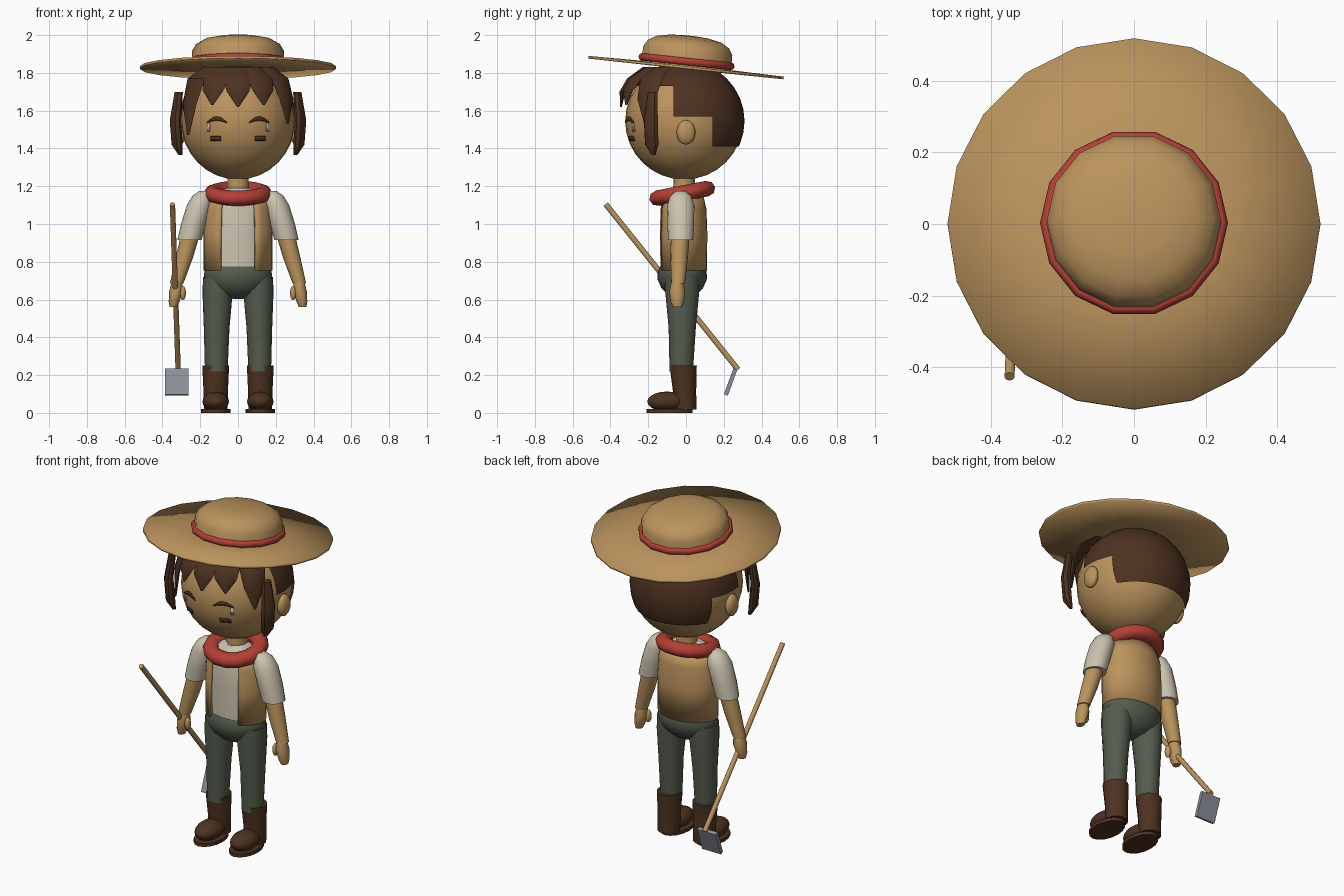
import bpy, bmesh
from math import sin, cos, pi, sqrt, radians
from mathutils import Vector

if "Cube" in bpy.data.objects:
    bpy.data.objects.remove(bpy.data.objects["Cube"], do_unlink=True)


def material(name, rgb):
    m = bpy.data.materials.new(name)
    m.use_nodes = True
    m.diffuse_color = (*rgb, 1)
    m.node_tree.nodes["Principled BSDF"].inputs["Base Color"].default_value = (*rgb, 1)
    return m


TAN = material("tan", (0.50, 0.295, 0.11))
CREAM = material("cream", (0.61, 0.55, 0.43))
RED = material("red", (0.46, 0.05, 0.035))
GREEN = material("grey_green", (0.09, 0.107, 0.076))
BROWN = material("dark_brown", (0.076, 0.032, 0.015))
STEEL = material("steel", (0.26, 0.28, 0.32))


def finish(ob, name, mat, angle=40):
    ob.name = name
    ob.data.materials.append(mat)
    bpy.ops.object.select_all(action="DESELECT")
    ob.select_set(True)
    bpy.context.view_layer.objects.active = ob
    bpy.ops.object.shade_smooth_by_angle(angle=radians(angle))
    return ob


def from_bmesh(bm, name, mat, angle=40):
    bmesh.ops.recalc_face_normals(bm, faces=bm.faces)
    me = bpy.data.meshes.new(name)
    bm.to_mesh(me)
    bm.free()
    ob = bpy.data.objects.new(name, me)
    bpy.context.collection.objects.link(ob)
    return finish(ob, name, mat, angle)


def loft(name, mat, rings, sides=16, turn=0, gap=0, angle=40):
    """Skin horizontal ellipses (x, y, z, rx, ry); gap leaves the front open."""
    bm = bmesh.new()
    loops = []
    count = sides + 1 if gap else sides
    for x, y, z, rx, ry in rings:
        loop = []
        for i in range(count):
            a = -pi / 2 + gap + (2 * pi - 2 * gap) * i / sides if gap else 2 * pi * i / sides
            u, v = rx * cos(a), ry * sin(a)
            loop.append(bm.verts.new((x + u * cos(turn) - v * sin(turn),
                                      y + u * sin(turn) + v * cos(turn), z)))
        loops.append(loop)
    for low, high in zip(loops, loops[1:]):
        for i in range(sides):
            j = (i + 1) % count
            bm.faces.new((low[i], low[j], high[j], high[i]))
    if not gap:
        bm.faces.new(loops[0])
        bm.faces.new(loops[-1])
    return from_bmesh(bm, name, mat, angle)


def ball(name, mat, centre, radii, segments=32):
    bpy.ops.mesh.primitive_uv_sphere_add(segments=segments, ring_count=segments // 2, location=centre)
    bpy.context.object.scale = radii
    return finish(bpy.context.object, name, mat)


def ring(name, mat, centre, major, minor, tilt, sides, stretch):
    bpy.ops.mesh.primitive_torus_add(major_segments=sides, minor_segments=8, major_radius=major,
                                     minor_radius=minor, location=centre, rotation=(tilt, 0, 0))
    bpy.context.object.scale.z = stretch
    return finish(bpy.context.object, name, mat, 50)


# Head and neck
HEAD, SIZE = Vector((0, -0.01, 1.545)), Vector((0.302, 0.312, 0.31))
ball("head", TAN, HEAD, SIZE)
loft("neck", TAN, [(0, -0.01, 1.12, 0.06, 0.06), (0, -0.01, 1.28, 0.055, 0.055)])

# Stepped hair cap
bm = bmesh.new()
bmesh.ops.create_uvsphere(bm, u_segments=32, v_segments=16, radius=1)
for v in bm.verts:
    v.co = Vector((v.co.x * 0.311, v.co.y * 0.32, v.co.z * 0.318)) + HEAD
for co, no in [((0, 0, 1.73), (0, 0, 1)), ((0, 0, 1.57), (0, 0, 1)), ((0, 0, 1.41), (0, 0, 1)),
               ((0, -0.065, 0), (0, 1, 0)), ((0, 0.14, 0), (0, 1, 0))]:
    bmesh.ops.bisect_plane(bm, geom=bm.verts[:] + bm.edges[:] + bm.faces[:], plane_co=co, plane_no=no)


def has_hair(c):
    return c.z > 1.73 or (c.y > -0.065 and c.z > 1.57) or (c.y > 0.14 and c.z > 1.41)


bald = [f for f in bm.faces if not has_hair(f.calc_center_median())]
bmesh.ops.delete(bm, geom=bald, context="FACES")
from_bmesh(bm, "hair_cap", BROWN)


# Hair locks: each row is height, distance from the head axis, half width, half thickness
def lock(name, degrees, rows):
    a = radians(degrees)
    loft(name, BROWN, [(r * sin(a), -r * cos(a) - 0.01, z, w, t) for z, r, w, t in rows],
         sides=8, turn=a, angle=35)


for i, (deg, tip) in enumerate([(-52, 1.47), (-24, 1.63), (0, 1.62), (24, 1.63), (52, 1.53)]):
    lock(f"fringe_{i + 1}", deg, [(1.83, 0.19, 0.05, 0.03), (1.77, 0.28, 0.075, 0.022),
                                  (tip * 0.45 + 1.77 * 0.55, 0.325, 0.06, 0.016),
                                  (tip, 0.335, 0.006, 0.005)])
for s, side in ((1, "left"), (-1, "right")):
    lock(side + "_side_lock", 62 * s, [(1.70, 0.355, 0.028, 0.02), (1.55, 0.375, 0.042, 0.026),
                                       (1.42, 0.365, 0.04, 0.026), (1.365, 0.345, 0.012, 0.01)])
    ball(side + "_ear", TAN, (0.305 * s, 0, 1.485), (0.03, 0.05, 0.065), 16)


# Eyes as thin patches laid on the face
def patch(name, mat, s, low, high, steps=6):
    bm = bmesh.new()
    rows = []
    for curve in (low, high):
        row = []
        for i in range(steps + 1):
            x, z = curve(i / steps)
            d = 1 - (x / SIZE.x) ** 2 - ((z - HEAD.z) / SIZE.z) ** 2
            row.append(bm.verts.new((s * x, HEAD.y - SIZE.y * sqrt(d) - 0.007, z)))
        rows.append(row)
    for i in range(steps):
        bm.faces.new((rows[0][i], rows[0][i + 1], rows[1][i + 1], rows[1][i]))
    ob = from_bmesh(bm, name, mat)
    ob.modifiers.new("thickness", "SOLIDIFY").thickness = 0.004


for s, side in ((1, "left"), (-1, "right")):
    patch(side + "_lash", BROWN, s, lambda t: (0.06 + 0.105 * t, 1.535 + 0.012 * sin(pi * t)),
          lambda t: (0.06 + 0.105 * t, 1.54 + 0.03 * sin(pi * t)))
    patch(side + "_eye_white", CREAM, s, lambda t: (0.15 + 0.014 * t, 1.49),
          lambda t: (0.15 + 0.014 * t, 1.535))
    patch(side + "_iris", BROWN, s, lambda t: (0.09 + 0.055 * t, 1.44),
          lambda t: (0.09 + 0.055 * t, 1.465))

# Tilted straw hat with a red band
TILT, HAT = -0.106, (0, 0, 1.828)
brim = loft("hat_brim", TAN, [(0, 0, -0.008, 0.2, 0.2), (0, 0, -0.007, 0.52, 0.52),
                              (0, 0, 0.007, 0.52, 0.52), (0, 0, 0.012, 0.2, 0.2)], sides=20, angle=180)
crown = loft("hat_crown", TAN, [(0, 0, h, r, r) for h, r in
                                [(0, 0.245), (0.09, 0.243), (0.125, 0.222), (0.152, 0.175),
                                 (0.166, 0.1), (0.17, 0.02)]], sides=14, angle=60)
for part in (brim, crown):
    part.location = HAT
    part.rotation_euler.x = TILT
ring("hat_band", RED, (0, 0.003, 1.86), 0.246, 0.016, TILT, 14, 1.2)

# Torso: shirt, open vest, scarf and hips
loft("shirt", CREAM, [(0, -0.02, z, rx, ry) for z, rx, ry in
                      [(0.73, 0.165, 0.115), (0.95, 0.165, 0.118), (1.08, 0.165, 0.115),
                       (1.15, 0.14, 0.1), (1.19, 0.06, 0.06)]], sides=24)
vest = loft("vest", TAN, [(0, -0.02, z, rx, ry) for z, rx, ry in
                          [(0.755, 0.182, 0.131), (0.95, 0.182, 0.133), (1.08, 0.175, 0.128),
                           (1.15, 0.15, 0.112)]], sides=24, gap=radians(31))
vest.modifiers.new("thickness", "SOLIDIFY").thickness = 0.014
ring("scarf", RED, (0, -0.02, 1.162), 0.136, 0.046, 0.19, 14, 0.9)
loft("hips", GREEN, [(0, -0.02, z, rx, ry) for z, rx, ry in
                     [(0.602, 0.02, 0.02), (0.62, 0.09, 0.07), (0.66, 0.145, 0.11),
                      (0.71, 0.18, 0.132), (0.755, 0.178, 0.128), (0.775, 0.166, 0.118)]], sides=24)

# Limbs
for s, side in ((1, "left"), (-1, "right")):
    loft(side + "_trouser_leg", GREEN, [(0.115 * s, -0.025, 0.22, 0.06, 0.062), (0.113 * s, -0.02, 0.45, 0.068, 0.072),
                                        (0.108 * s, -0.02, 0.64, 0.08, 0.09), (0.105 * s, -0.02, 0.72, 0.08, 0.09)])
    loft(side + "_boot_shaft", BROWN, [(0.118 * s, -0.005, 0.018, 0.062, 0.06), (0.118 * s, -0.008, 0.12, 0.065, 0.062),
                                       (0.118 * s, -0.015, 0.25, 0.071, 0.072)])
    ball(side + "_boot_toe", BROWN, (0.118 * s, -0.1, 0.06), (0.07, 0.105, 0.053), 20)
    loft(side + "_boot_sole", BROWN, [(0.118 * s, -0.088, z, 0.078, 0.122) for z in (0, 0.02)])
    loft(side + "_sleeve", CREAM, [(x * s, -0.028, z, rx, ry) for x, z, rx, ry in
                                   [(0.257, 0.915, 0.064, 0.066), (0.235, 1.0, 0.067, 0.071),
                                    (0.205, 1.1, 0.066, 0.072), (0.19, 1.15, 0.05, 0.055),
                                    (0.18, 1.175, 0.025, 0.025)]])
    loft(side + "_forearm", TAN, [(0.325 * s, -0.042, 0.685, 0.036, 0.036), (0.285 * s, -0.036, 0.82, 0.046, 0.046),
                                  (0.25 * s, -0.03, 0.95, 0.05, 0.05)])
    loft(side + "_hand", TAN, [(x * s, -0.046, z, rx, ry) for x, z, rx, ry in
                               [(0.342, 0.56, 0.02, 0.024), (0.338, 0.59, 0.029, 0.036),
                                (0.328, 0.645, 0.036, 0.042), (0.324, 0.695, 0.028, 0.032)]], sides=12)
    ball(side + "_thumb", TAN, (0.292 * s, -0.06, 0.635), (0.017, 0.02, 0.038), 12)

# Hoe held in the right hand
top, end = Vector((-0.347, -0.425, 1.105)), Vector((-0.317, 0.275, 0.23))
shaft = end - top
bpy.ops.mesh.primitive_cylinder_add(vertices=10, radius=0.0145, depth=shaft.length, location=(top + end) / 2,
                                    rotation=shaft.to_track_quat("Z", "Y").to_euler())
finish(bpy.context.object, "hoe_handle", TAN)
bpy.ops.mesh.primitive_cube_add(size=1, location=(-0.325, 0.236, 0.163), rotation=(-0.35, 0, 0))
bpy.context.object.scale = (0.124, 0.022, 0.145)
finish(bpy.context.object, "hoe_blade", STEEL)
